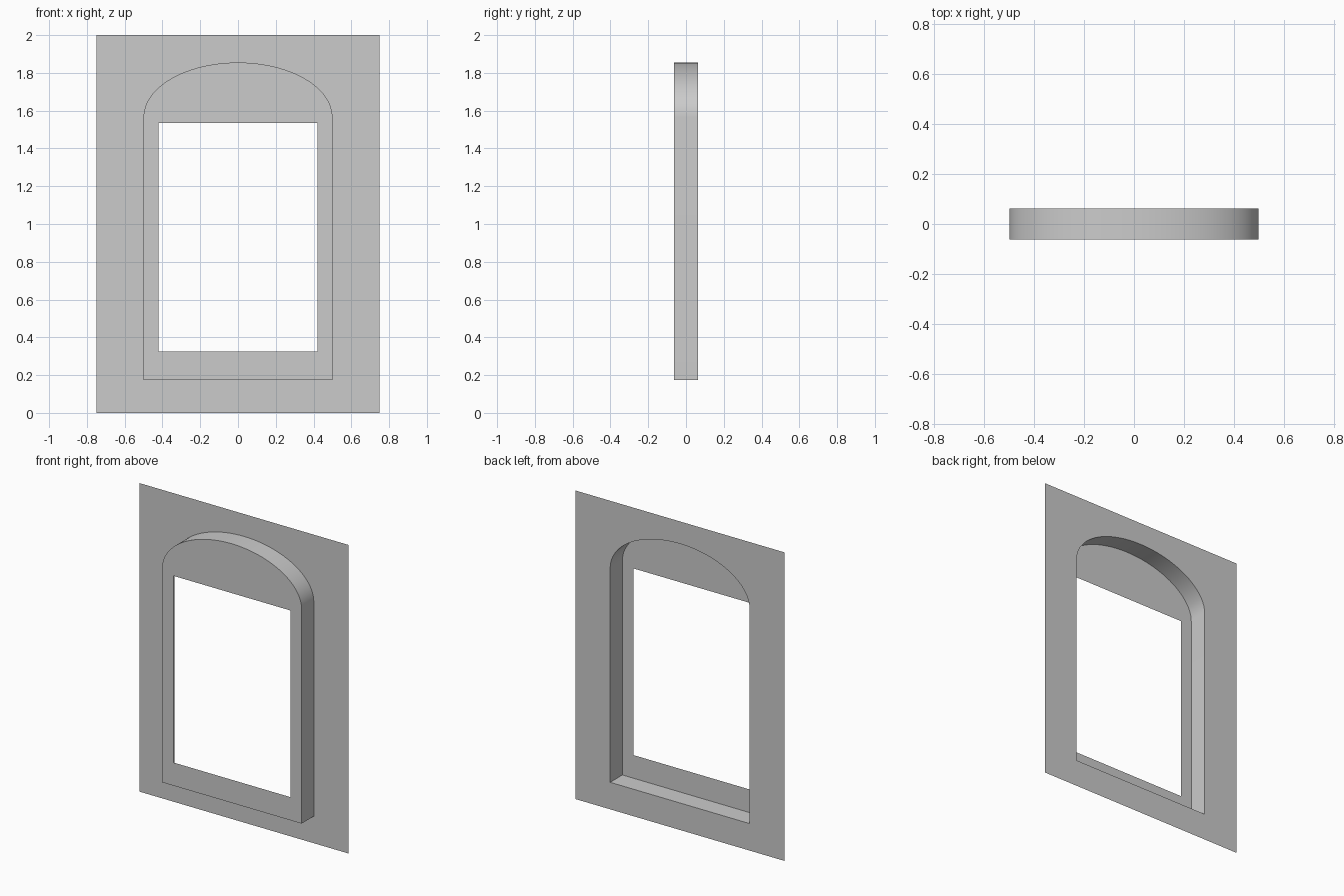
import bpy, bmesh, math
from mathutils import Vector

cube = bpy.data.objects.get("Cube")
if cube:
    bpy.data.objects.remove(cube, do_unlink=True)

FRONT, BACK = -0.0625, 0.0625
ARCH_STEPS = 48

grey = bpy.data.materials.new("plain grey")
grey.use_nodes = True
colour = (0.6, 0.6, 0.6, 1)
grey.diffuse_color = colour
grey.node_tree.nodes["Principled BSDF"].inputs["Base Color"].default_value = colour


def rectangle(half_width, low, high):
    return [(-half_width, low), (half_width, low), (half_width, high), (-half_width, high)]


def arched_outline(half_width, low, spring, top):
    points = [(-half_width, low), (half_width, low)]
    for i in range(ARCH_STEPS + 1):
        a = math.pi * i / ARCH_STEPS
        points.append((half_width * math.cos(a), spring + (top - spring) * math.sin(a)))
    return points


def add_loop(bm, outline, y):
    verts = [bm.verts.new((x, y, z)) for x, z in outline]
    edges = [bm.edges.new((v, verts[i - 1])) for i, v in enumerate(verts)]
    return verts, edges


def finish(bm, name):
    mesh = bpy.data.meshes.new(name)
    bm.to_mesh(mesh)
    bm.free()
    obj = bpy.data.objects.new(name, mesh)
    bpy.context.collection.objects.link(obj)
    mesh.materials.append(grey)
    return obj


def sheet_with_hole(name, outer, hole, y):
    bm = bmesh.new()
    edges = add_loop(bm, outer, y)[1] + add_loop(bm, hole, y)[1]
    bmesh.ops.triangle_fill(bm, use_beauty=True, edges=edges, normal=Vector((0, -1, 0)))
    for face in bm.faces:
        face.normal_update()
        if face.normal.y > 0:
            face.normal_flip()
    # Merge the triangles into larger flat faces
    bmesh.ops.dissolve_limit(bm, angle_limit=0.01, verts=[], edges=bm.edges[:])
    return finish(bm, name)


arch = arched_outline(0.5, 0.175, 1.565, 1.855)

# Thin wall sheet behind, cut by the arch
sheet_with_hole("wall_sheet", rectangle(0.75, 0, 2), arch, BACK)

# Raised arched panel in front, with the window opening
sheet_with_hole("arched_panel", arch, rectangle(0.42, 0.325, 1.535), FRONT)

# Band joining the panel to the wall
bm = bmesh.new()
front = add_loop(bm, arch, FRONT)[0]
back = add_loop(bm, arch, BACK)[0]
for i in range(len(arch)):
    j = (i + 1) % len(arch)
    bm.faces.new((front[i], back[i], back[j], front[j]))
band = finish(bm, "arch_band")
bpy.ops.object.select_all(action="DESELECT")
band.select_set(True)
bpy.context.view_layer.objects.active = band
bpy.ops.object.shade_smooth_by_angle(angle=math.radians(30))
